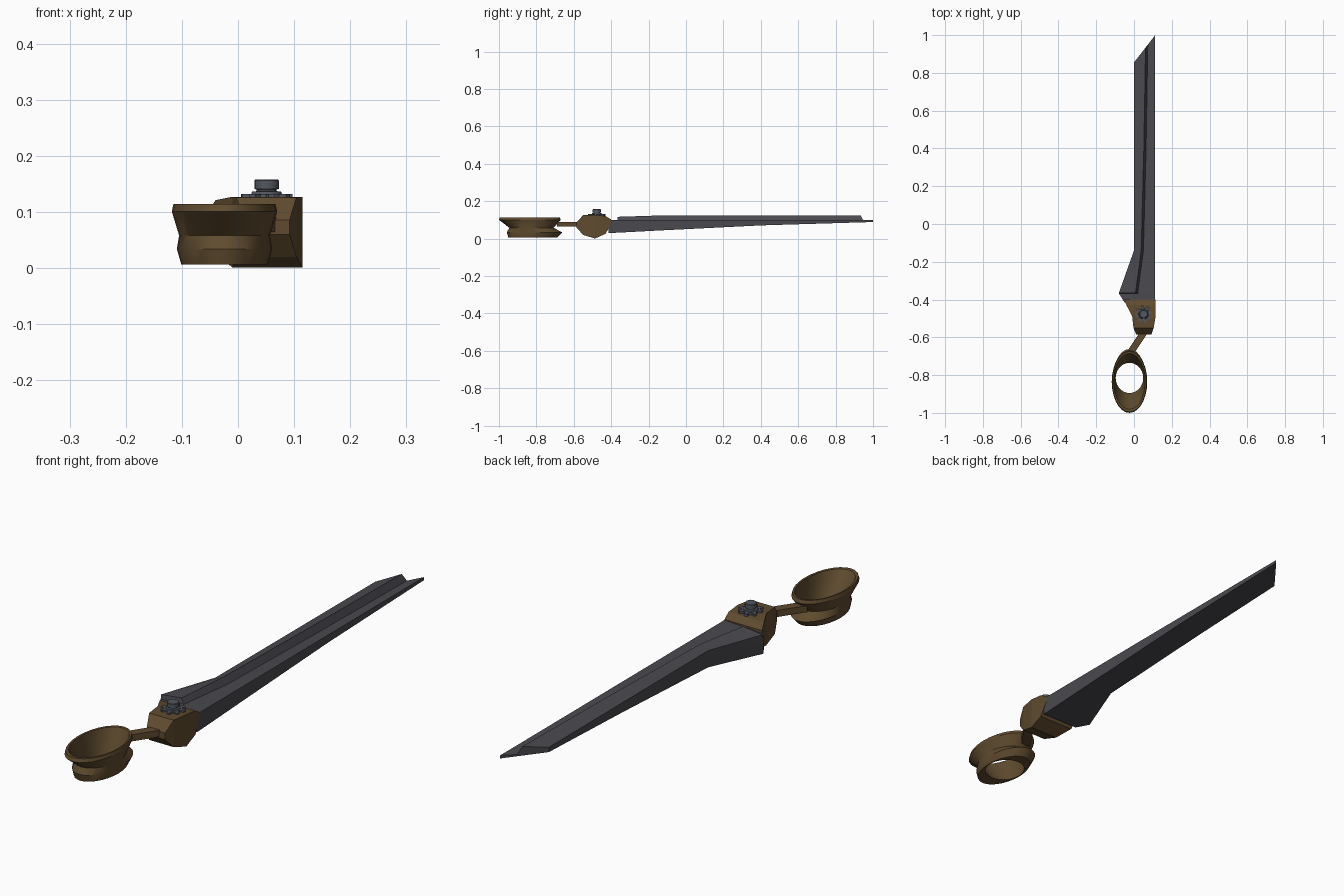
import bpy, bmesh, math

if "Cube" in bpy.data.objects:
    bpy.data.objects.remove(bpy.data.objects["Cube"])


def material(name, rgb):
    m = bpy.data.materials.new(name)
    m.diffuse_color = (*rgb, 1)
    m.use_nodes = True
    m.node_tree.nodes["Principled BSDF"].inputs["Base Color"].default_value = m.diffuse_color
    return m


STEEL = material("dark_steel", (0.068, 0.066, 0.078))
BRONZE = material("dark_bronze", (0.115, 0.070, 0.028))
BOLT = material("blue_grey_metal", (0.085, 0.095, 0.115))


def loft(name, sections, mat, caps=True, closed=False, smooth=None):
    """Skin a list of equal-length point loops."""
    bm = bmesh.new()
    loops = [[bm.verts.new(p) for p in s] for s in sections]
    n = len(loops[0])
    pairs = list(zip(loops, loops[1:]))
    if closed:
        pairs.append((loops[-1], loops[0]))
    for a, b in pairs:
        for i in range(n):
            j = (i + 1) % n
            bm.faces.new((a[i], a[j], b[j], b[i]))
    if caps and not closed:
        bm.faces.new(loops[0][::-1])
        bm.faces.new(loops[-1])
    bmesh.ops.recalc_face_normals(bm, faces=bm.faces)
    me = bpy.data.meshes.new(name)
    bm.to_mesh(me)
    bm.free()
    me.materials.append(mat)
    ob = bpy.data.objects.new(name, me)
    bpy.context.collection.objects.link(ob)
    if smooth:
        bpy.ops.object.select_all(action='DESELECT')
        ob.select_set(True)
        bpy.context.view_layer.objects.active = ob
        bpy.ops.object.shade_smooth_by_angle(angle=math.radians(smooth))
    return ob


def ellipse(cx, cy, z, rx, ry, n):
    return [(cx + rx * math.cos(2 * math.pi * i / n),
             cy + ry * math.sin(2 * math.pi * i / n), z) for i in range(n)]


# Blade: raised spine on the left, step down to a thin flat on the right
RIGHT = 0.112


def blade_section(y, left, ridge, z_bottom, z_left, z_ridge, slant=0.0):
    pts = [(left, z_bottom), (left, z_left), (ridge, z_ridge),
           (ridge + 0.012, 0.096), (RIGHT, 0.101), (RIGHT, z_bottom)]
    return [(x, y + slant * (x - left), z) for x, z in pts]


loft("blade", [
    blade_section(-0.415, -0.050, 0.010, 0.030, 0.090, 0.098),
    blade_section(-0.368, -0.080, 0.008, 0.032, 0.090, 0.098),
    blade_section(-0.365, -0.080, 0.008, 0.032, 0.108, 0.117),
    blade_section(-0.140, 0.000, 0.038, 0.044, 0.110, 0.124),
    blade_section(0.400, 0.000, 0.052, 0.071, 0.109, 0.125),
    blade_section(0.855, 0.000, 0.061, 0.089, 0.108, 0.125, 1.29),
], STEEL, smooth=20)

# Pivot block between blade and handle
block = [(-0.586, 0.012, 0.092, 0.060, 0.086), (-0.550, -0.003, 0.104, 0.020, 0.126),
         (-0.487, -0.010, 0.115, 0.001, 0.127), (-0.430, -0.040, 0.115, 0.026, 0.121),
         (-0.400, -0.052, 0.1125, 0.080, 0.103)]
loft("pivot_block", [[(l, y, b), (r, y, b), (r, y, t), (l, y, t)]
                     for y, l, r, b, t in block], BRONZE)

# Slanted rod joining block and ring
rod = [(0.065, -0.555), (-0.025, -0.690)]
loft("handle_rod", [[(x - 0.022, y, 0.064), (x + 0.022, y, 0.064),
                     (x + 0.022, y, 0.090), (x - 0.022, y, 0.090)] for x, y in rod], BRONZE)

# Finger ring: grooved outside, funnel shaped inside (centre y, z, rx, ry)
ring = [(-0.820, 0.006, 0.077, 0.130), (-0.810, 0.034, 0.085, 0.148),
        (-0.826, 0.058, 0.081, 0.118), (-0.835, 0.101, 0.094, 0.165),
        (-0.835, 0.114, 0.091, 0.160), (-0.833, 0.113, 0.084, 0.148),
        (-0.824, 0.060, 0.078, 0.112), (-0.815, 0.006, 0.073, 0.080)]
loft("finger_ring", [ellipse(-0.024, cy, z, rx, ry, 28) for cy, z, rx, ry in ring],
     BRONZE, closed=True, smooth=28)

# Cog washer with eight teeth
GX, GY = 0.051, -0.477


def cog(z):
    pts = []
    for t in range(8):
        for off, r in ((-0.30, 0.033), (-0.17, 0.046), (0.17, 0.046), (0.30, 0.033)):
            a = 2 * math.pi * (t + off) / 8 + 0.2
            pts.append((GX + r * math.cos(a), GY + r * math.sin(a), z))
    return pts


loft("cog_washer", [cog(0.120), cog(0.132)], BOLT)

# Bolt: collar, neck and head
bolt = [(0.130, 0.028), (0.136, 0.026), (0.137, 0.018), (0.140, 0.018),
        (0.141, 0.022), (0.156, 0.022), (0.158, 0.020)]
loft("pivot_bolt", [ellipse(GX, GY, z, r, r, 16) for z, r in bolt], BOLT, smooth=30)
